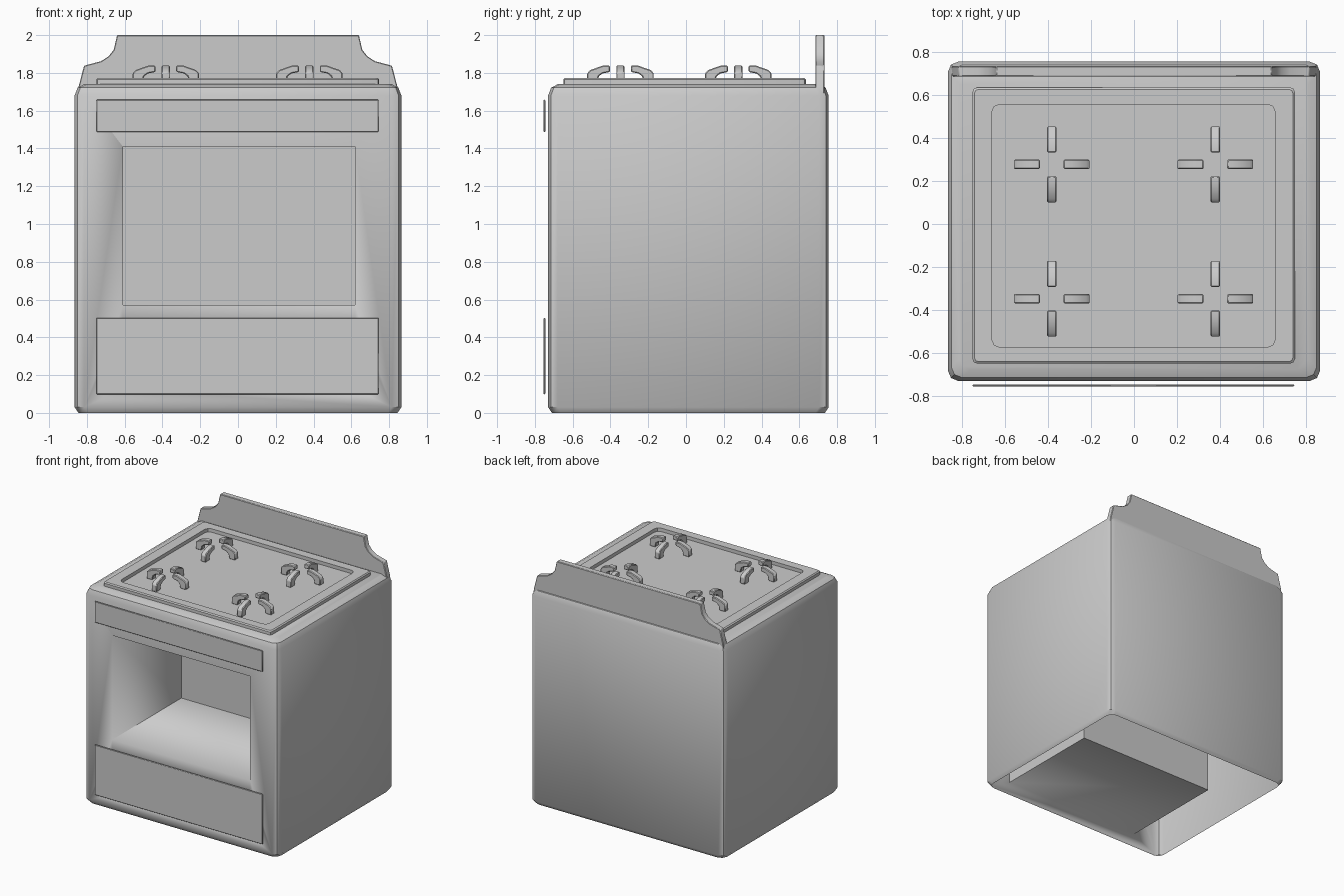
import bpy, bmesh, math
from mathutils import Matrix

if "Cube" in bpy.data.objects:
    bpy.data.objects.remove(bpy.data.objects["Cube"])


def finish(name, bm, bevel=0.0, angle=35):
    bmesh.ops.recalc_face_normals(bm, faces=bm.faces[:])
    me = bpy.data.meshes.new(name)
    bm.to_mesh(me)
    bm.free()
    ob = bpy.data.objects.new(name, me)
    bpy.context.collection.objects.link(ob)
    bpy.ops.object.select_all(action='DESELECT')
    bpy.context.view_layer.objects.active = ob
    ob.select_set(True)
    if bevel:
        m = ob.modifiers.new("bevel", 'BEVEL')
        m.width, m.segments, m.limit_method = bevel, 1, 'ANGLE'
    bpy.ops.object.shade_smooth_by_angle(angle=math.radians(angle))
    return ob


def rounded_rect(x0, x1, y0, y1, r, seg=2):
    pts = []
    for cx, cy, a in ((x1 - r, y1 - r, 0), (x0 + r, y1 - r, 90),
                      (x0 + r, y0 + r, 180), (x1 - r, y0 + r, 270)):
        for i in range(seg + 1):
            t = math.radians(a + 90 * i / seg)
            pts.append((cx + r * math.cos(t), cy + r * math.sin(t)))
    return pts


def loft(rings, cap_start=True):
    """Bridge stacked rounded rectangles given as (x0, x1, y0, y1, r, z)."""
    bm = bmesh.new()
    loops = [[bm.verts.new((x, y, ring[5])) for x, y in rounded_rect(*ring[:5])]
             for ring in rings]
    for a, b in zip(loops, loops[1:]):
        n = len(a)
        for i in range(n):
            bm.faces.new((a[i], a[(i + 1) % n], b[(i + 1) % n], b[i]))
    bm.faces.new(loops[-1])
    if cap_start:
        bm.faces.new(loops[0])
    return bm


def box(name, x0, x1, y0, y1, z0, z1, bevel=0.0):
    bm = bmesh.new()
    size = Matrix.Diagonal((x1 - x0, y1 - y0, z1 - z0, 1))
    mid = Matrix.Translation(((x0 + x1) / 2, (y0 + y1) / 2, (z0 + z1) / 2))
    bmesh.ops.create_cube(bm, size=1, matrix=mid @ size)
    return finish(name, bm, bevel)


def extrude_profile(bm, pts, depth, matrix):
    """Prism from (x, z) points, centred on y = 0, then placed by matrix."""
    a = [bm.verts.new(matrix @ Matrix.Translation((x, -depth / 2, z)).translation) for x, z in pts]
    b = [bm.verts.new(matrix @ Matrix.Translation((x, depth / 2, z)).translation) for x, z in pts]
    n = len(pts)
    bm.faces.new(a)
    bm.faces.new(b[::-1])
    for i in range(n):
        bm.faces.new((a[i], b[i], b[(i + 1) % n], a[(i + 1) % n]))


# Body: rounded shell, oven and drawer cavities cut in, bottom left open
def body_ring(inset, z):
    return (-0.865 + inset, 0.865 - inset, -0.73 + inset, 0.755 - inset, 0.05, z)


body = finish("body", loft([body_ring(i, z) for i, z in (
    (0.02, 0), (0, 0.03), (0, 1.68), (0.016, 1.722), (0.055, 1.742))]))
for label, z0, z1 in (("oven", 0.57, 1.41), ("drawer", 0.125, 0.47)):
    cutter = box(label + "_cutter", -0.61, 0.62, -1.0, 0.15, z0, z1)
    cutter.hide_render = True
    mod = body.modifiers.new(label, 'BOOLEAN')
    mod.operation, mod.object, mod.solver = 'DIFFERENCE', cutter, 'EXACT'
    bpy.context.view_layer.objects.active = body
    bpy.ops.object.modifier_move_to_index(modifier=label, index=0)
    bpy.ops.object.modifier_apply(modifier=label)
    bpy.data.objects.remove(cutter)
bm = bmesh.new()
bm.from_mesh(body.data)
bottom = [f for f in bm.faces if all(v.co.z < 0.001 for v in f.verts)]
bmesh.ops.delete(bm, geom=bottom, context='FACES')
bm.to_mesh(body.data)
bm.free()

# Front panels floating just ahead of the body
box("control_panel", -0.75, 0.745, -0.755, -0.745, 1.487, 1.658, 0.004)
box("drawer_panel", -0.75, 0.745, -0.755, -0.745, 0.098, 0.503, 0.004)

# Cooktop tray with raised rim and recessed floor
finish("cooktop", loft([
    (-0.75, 0.747, -0.648, 0.634, 0.02, 1.738),
    (-0.75, 0.747, -0.648, 0.634, 0.02, 1.766),
    (-0.742, 0.739, -0.64, 0.626, 0.02, 1.774),
    (-0.66, 0.656, -0.572, 0.556, 0.035, 1.774),
    (-0.66, 0.656, -0.572, 0.556, 0.035, 1.746)], cap_start=False))

# Backsplash with concave shoulders
half = [(0.85, 1.68), (0.843, 1.73), (0.815, 1.838), (0.725, 1.862),
        (0.685, 1.888), (0.658, 1.922), (0.64, 2.0)]
bm = bmesh.new()
extrude_profile(bm, half + [(-x, z) for x, z in reversed(half)], 0.048,
                Matrix.Translation((0, 0.709, 0)))
finish("backsplash", bm, 0.004)

# Pan supports: four bent prongs around each burner
prong = [(0.055, 1.838), (0.095, 1.838), (0.16, 1.815), (0.176, 1.798),
         (0.176, 1.745), (0.125, 1.745), (0.115, 1.782), (0.095, 1.797), (0.055, 1.805)]
for side, cx in (("left", -0.382), ("right", 0.378)):
    for end, cy in (("back", 0.277), ("front", -0.347)):
        bm = bmesh.new()
        for k in range(4):
            extrude_profile(bm, prong, 0.044, Matrix.Translation((cx, cy, 0))
                            @ Matrix.Rotation(k * math.pi / 2, 4, 'Z'))
        finish(f"burner_prongs_{end}_{side}", bm, 0.005)
